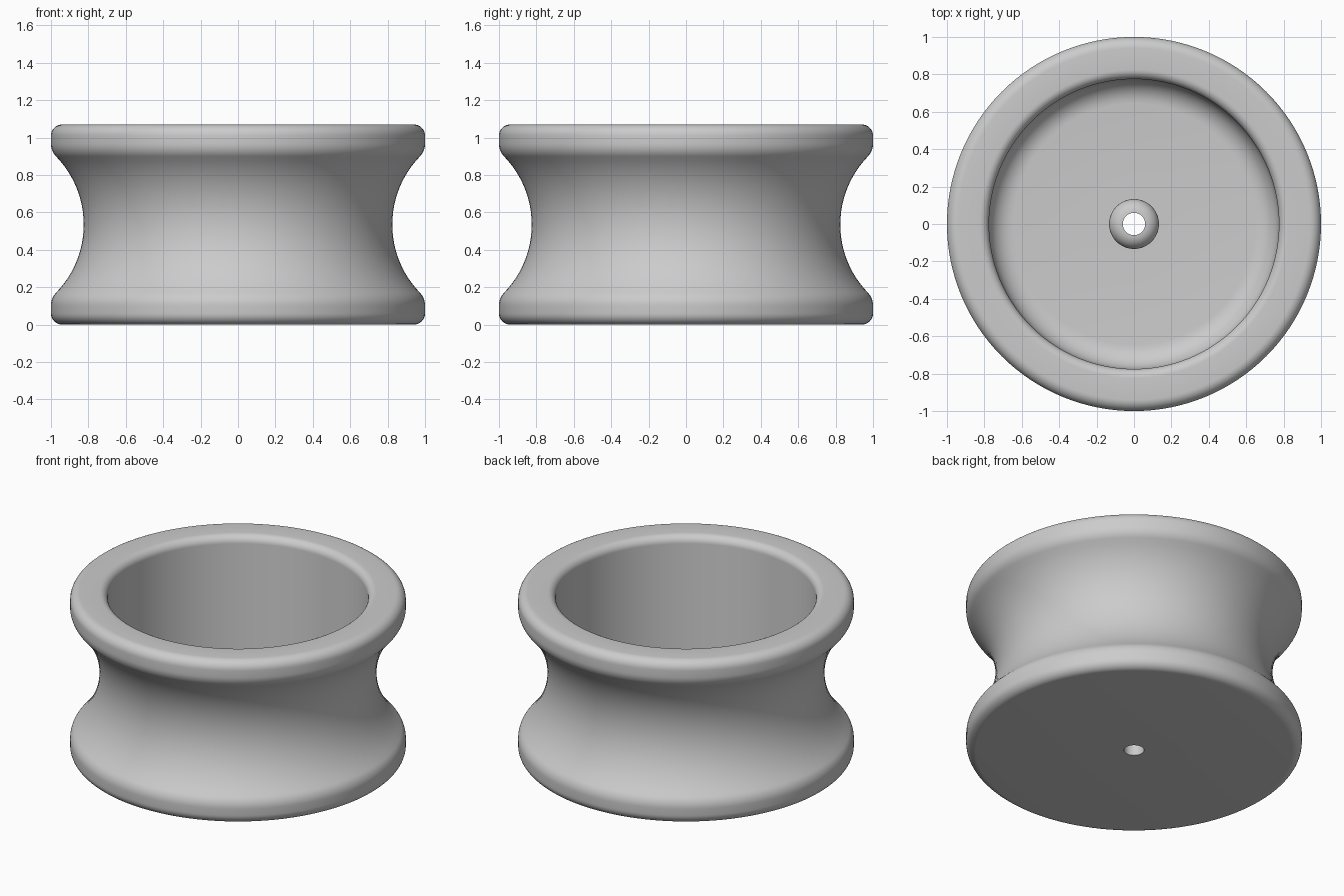
import bpy, bmesh
from math import sin, cos, pi, radians, sqrt, asin, degrees

cube = bpy.data.objects.get("Cube")
if cube:
    bpy.data.objects.remove(cube)

HEIGHT, MID = 1.07, 0.535
BORE, POST_R, POST_TOP = 0.06, 0.133, 0.30
CUP_R, FLOOR, CUP_FILLET = 0.775, 0.04, 0.13
EDGE, LIP, SHOULDER = 0.06, 0.05, 0.10
GROOVE_R, GROOVE_MIN = 0.523, 0.825


def arc(cr, cz, radius, start, end, steps=8):
    """Points of a circular arc in the (radius, height) plane."""
    angles = [radians(start + (end - start) * i / steps) for i in range(steps + 1)]
    return [(cr + radius * cos(a), cz + radius * sin(a)) for a in angles]


# Groove arc meets each shoulder arc tangentially
groove_c = GROOVE_MIN + GROOVE_R
shoulder_c = 1 - SHOULDER
half = sqrt((GROOVE_R + SHOULDER) ** 2 - (groove_c - shoulder_c) ** 2)
turn = degrees(asin(half / (GROOVE_R + SHOULDER)))

# Closed section: base, rim, groove, rim, lip, cup, hollow post, bore
profile = [(BORE, 0)]
profile += arc(1 - EDGE, EDGE, EDGE, -90, 0)
profile += arc(shoulder_c, MID - half, SHOULDER, 0, turn)
profile += arc(groove_c, MID, GROOVE_R, 180 + turn, 180 - turn, 24)[1:-1]
profile += arc(shoulder_c, MID + half, SHOULDER, -turn, 0)
profile += arc(1 - EDGE, HEIGHT - EDGE, EDGE, 0, 90)
profile += arc(CUP_R + LIP, HEIGHT - LIP, LIP, 90, 180)
profile += arc(CUP_R - CUP_FILLET, FLOOR + CUP_FILLET, CUP_FILLET, 0, -90)
profile.append((POST_R, FLOOR))
round_r = POST_R - BORE
profile += arc(BORE, POST_TOP - round_r, round_r, 0, 90)

# Revolve the section around the axle
bm = bmesh.new()
verts = [bm.verts.new((r, 0, z)) for r, z in profile]
edges = [bm.edges.new((a, b)) for a, b in zip(verts, verts[1:] + verts[:1])]
bmesh.ops.spin(bm, geom=verts + edges, cent=(0, 0, 0), axis=(0, 0, 1),
               angle=2 * pi, steps=128, use_merge=True)
bmesh.ops.remove_doubles(bm, verts=bm.verts, dist=0.0001)
bmesh.ops.recalc_face_normals(bm, faces=bm.faces)
mesh = bpy.data.meshes.new("grooved_wheel")
bm.to_mesh(mesh)
bm.free()
wheel = bpy.data.objects.new("grooved_wheel", mesh)
bpy.context.collection.objects.link(wheel)

# Plain grey finish
grey = bpy.data.materials.new("plain_grey")
grey.use_nodes = True
color = (0.6, 0.6, 0.6, 1)
grey.diffuse_color = color
grey.node_tree.nodes["Principled BSDF"].inputs["Base Color"].default_value = color
mesh.materials.append(grey)

bpy.ops.object.select_all(action="DESELECT")
wheel.select_set(True)
bpy.context.view_layer.objects.active = wheel
bpy.ops.object.shade_smooth_by_angle(angle=radians(35))
